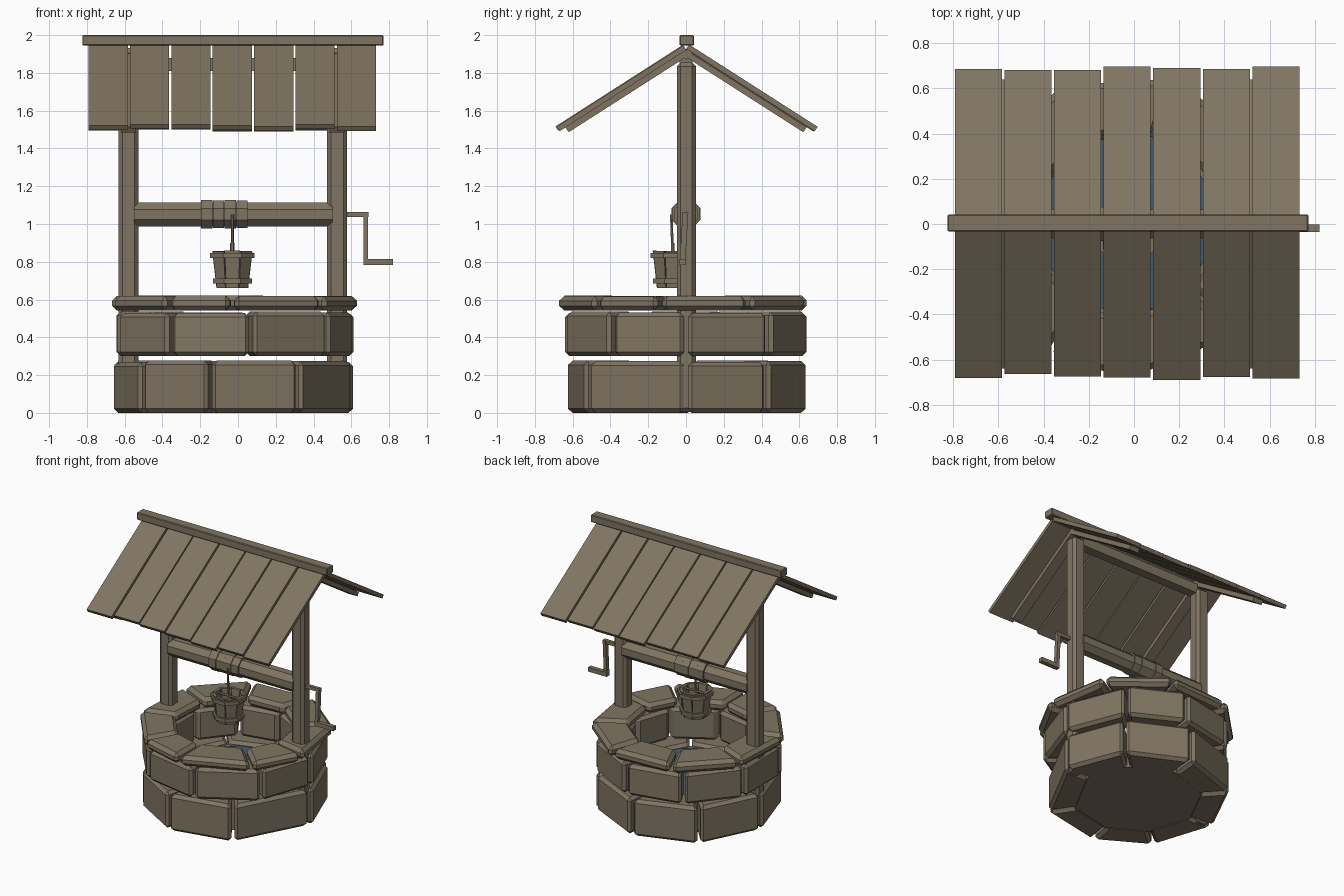
import bpy, bmesh, math, random
from mathutils import Vector, Matrix

random.seed(4)
if "Cube" in bpy.data.objects:
    bpy.data.objects.remove(bpy.data.objects["Cube"], do_unlink=True)

CX = -0.03  # well axis


def make_material(name, rgb):
    m = bpy.data.materials.new(name)
    m.use_nodes = True
    m.diffuse_color = (*rgb, 1)
    m.node_tree.nodes["Principled BSDF"].inputs["Base Color"].default_value = (*rgb, 1)
    return m


WOOD = make_material("weathered_brown", (0.215, 0.178, 0.122))
WATER = make_material("water_blue", (0.05, 0.11, 0.17))


def finish(name, bm, mat=WOOD, bevel=0):
    bmesh.ops.recalc_face_normals(bm, faces=bm.faces)
    mesh = bpy.data.meshes.new(name)
    bm.to_mesh(mesh)
    bm.free()
    mesh.materials.append(mat)
    ob = bpy.data.objects.new(name, mesh)
    bpy.context.collection.objects.link(ob)
    if bevel:
        mod = ob.modifiers.new("chamfer", "BEVEL")
        mod.width = bevel
        mod.segments = 1
    return ob


def box(name, center, size, rot=None, bevel=0):
    bm = bmesh.new()
    bmesh.ops.create_cube(bm, size=1, matrix=Matrix.Diagonal((*size, 1)))
    mat = Matrix.Translation(center) @ (rot or Matrix())
    bmesh.ops.transform(bm, matrix=mat, verts=bm.verts)
    return finish(name, bm, bevel=bevel)


def rod(name, a, b, r, sides=8, mat=WOOD):
    a, b = Vector(a), Vector(b)
    bm = bmesh.new()
    spin = Matrix.Rotation(math.pi / sides, 4, "Z")
    turn = (b - a).to_track_quat("Z", "Y").to_matrix().to_4x4()
    bmesh.ops.create_cone(bm, cap_ends=True, segments=sides, radius1=r, radius2=r,
                          depth=(b - a).length,
                          matrix=Matrix.Translation((a + b) / 2) @ turn @ spin)
    return finish(name, bm, mat)


def wedge(bm, center, a0, a1, low, high, z0, z1):
    """Block between two angles; low and high are (inner, outer) radii."""
    rings = []
    for (ri, ro), z in ((low, z0), (high, z1)):
        ring = []
        for r, a in ((ri, a0), (ro, a0), (ro, a1), (ri, a1)):
            t = math.radians(a)
            ring.append(bm.verts.new((center[0] + r * math.sin(t),
                                      center[1] - r * math.cos(t), z)))
        rings.append(ring)
    lo, hi = rings
    bm.faces.new(lo)
    bm.faces.new(hi)
    for i in range(4):
        j = (i + 1) % 4
        bm.faces.new((lo[i], lo[j], hi[j], hi[i]))


def stone_row(name, joints, inner, outer, z0, z1, bevel, wobble):
    bm = bmesh.new()
    for a, b in zip(joints, joints[1:] + [joints[0] + 360]):
        r = outer + random.uniform(-0.008, 0.008)
        top = z1 - random.uniform(0, wobble)
        wedge(bm, (CX, 0), a + 1, b - 1, (inner, r), (inner, r), z0, top)
    return finish(name, bm, bevel=bevel)


# Stone wall, angles measured from the front towards the left
stone_row("lower_stones", [-50, -11, 34, 90, 132, 176, 221, 266],
          0.42, 0.64, 0, 0.278, 0.022, 0.01)
stone_row("upper_stones", [-31, 9, 52, 90, 133, 172, 211, 251, 290],
          0.44, 0.645, 0.3, 0.538, 0.022, 0.01)
stone_row("cap_stones", [-31, 0, 45, 78, 120, 162, 204, 246, 288],
          0.42, 0.675, 0.542, 0.622, 0.025, 0.006)
rod("well_floor", (CX, 0, 0.004), (CX, 0, 0.24), 0.45, 18)
rod("water", (CX, 0, 0.242), (CX, 0, 0.25), 0.395, 18, WATER)

# Frame: posts, cross beam and rafters
SLOPE = math.atan(0.64)
APEX = 1.957


def roof_board(name, x, width, side, start, reach, drop, thick, bevel=0):
    """Board lying on the slope; drop is its top face depth under the roof plane."""
    length = (reach - start) / math.cos(SLOPE)
    along = Vector((0, side * math.cos(SLOPE), -math.sin(SLOPE)))
    normal = Vector((0, side * math.sin(SLOPE), math.cos(SLOPE)))
    mid = (start + reach) / 2 / math.cos(SLOPE)
    center = Vector((x, 0, APEX)) + along * mid - normal * (drop + thick / 2)
    rot = Matrix.Rotation(-side * SLOPE, 4, "X")
    box(name, center, (width, length, thick), rot, bevel)


for label, x in (("right", -0.58), ("left", 0.525)):
    box(label + "_post", (x, 0.002, 0.93), (0.105, 0.1, 1.85), bevel=0.02)
    for end, side in (("front", -1), ("back", 1)):
        roof_board(f"{label}_{end}_rafter", x, 0.08, side, 0.0, 0.655, 0.03, 0.032)
box("cross_beam", (CX, 0, 1.845), (1.02, 0.07, 0.07))

# Roof planks with uneven ends
FRONT = [0.68, 0.665, 0.675, 0.68, 0.69, 0.675, 0.685]
BACK = [0.685, 0.68, 0.68, 0.695, 0.69, 0.685, 0.695]
for i in range(7):
    x = -0.687 + i * 0.219
    for end, side, reach in (("front", -1, FRONT[i]), ("back", 1, BACK[i])):
        roof_board(f"{end}_roof_plank_{i + 1}", x, 0.208, side, 0.015, reach,
                   random.uniform(-0.004, 0.004), 0.028)
box("ridge_beam", (-0.027, 0.004, 1.972), (1.595, 0.075, 0.056), bevel=0.005)

# Winding axle, rope coils and crank
AX = 1.05
rod("axle", (-0.55, 0, AX), (0.5, 0, AX), 0.069)
for i in range(4):
    x = -0.195 + i * 0.062
    rod(f"rope_coil_{i + 1}", (x, 0, AX + 0.002), (x + 0.06, 0, AX + 0.002),
        0.082 - 0.003 * (i % 2))
box("crank_shaft", (0.62, -0.004, AX), (0.14, 0.025, 0.025))
box("crank_arm", (0.677, -0.011, 0.925), (0.025, 0.03, 0.274),
    Matrix.Rotation(-0.06, 4, "X"))
box("crank_handle", (0.743, -0.018, 0.8), (0.156, 0.033, 0.032))

# Bucket hanging on the rope
BC = (CX, -0.07)
bm = bmesh.new()
for i in range(8):
    a = i * 45 - 21
    wedge(bm, BC, a, a + 42, (0.068, 0.09), (0.092, 0.114),
          0.66, 0.86 - random.uniform(0, 0.012))
finish("bucket_staves", bm)
for name, z, r in (("upper", 0.82, 0.107), ("lower", 0.685, 0.091)):
    bm = bmesh.new()
    for i in range(8):
        a = i * 45 - 22.5
        wedge(bm, BC, a, a + 45, (r - 0.01, r + 0.021), (r - 0.01, r + 0.021),
              z, z + 0.026)
    finish(name + "_bucket_band", bm)
rod("bucket_bottom", (*BC, 0.664), (*BC, 0.68), 0.078)
rod("bucket_crossbar", (CX - 0.1, -0.07, 0.84), (CX + 0.1, -0.07, 0.84), 0.009, 6)
rod("rope", (*BC, 0.83), (CX, -0.078, 1.05), 0.008, 6)
rod("rope_knot", (*BC, 0.83), (*BC, 0.9), 0.012, 6)
